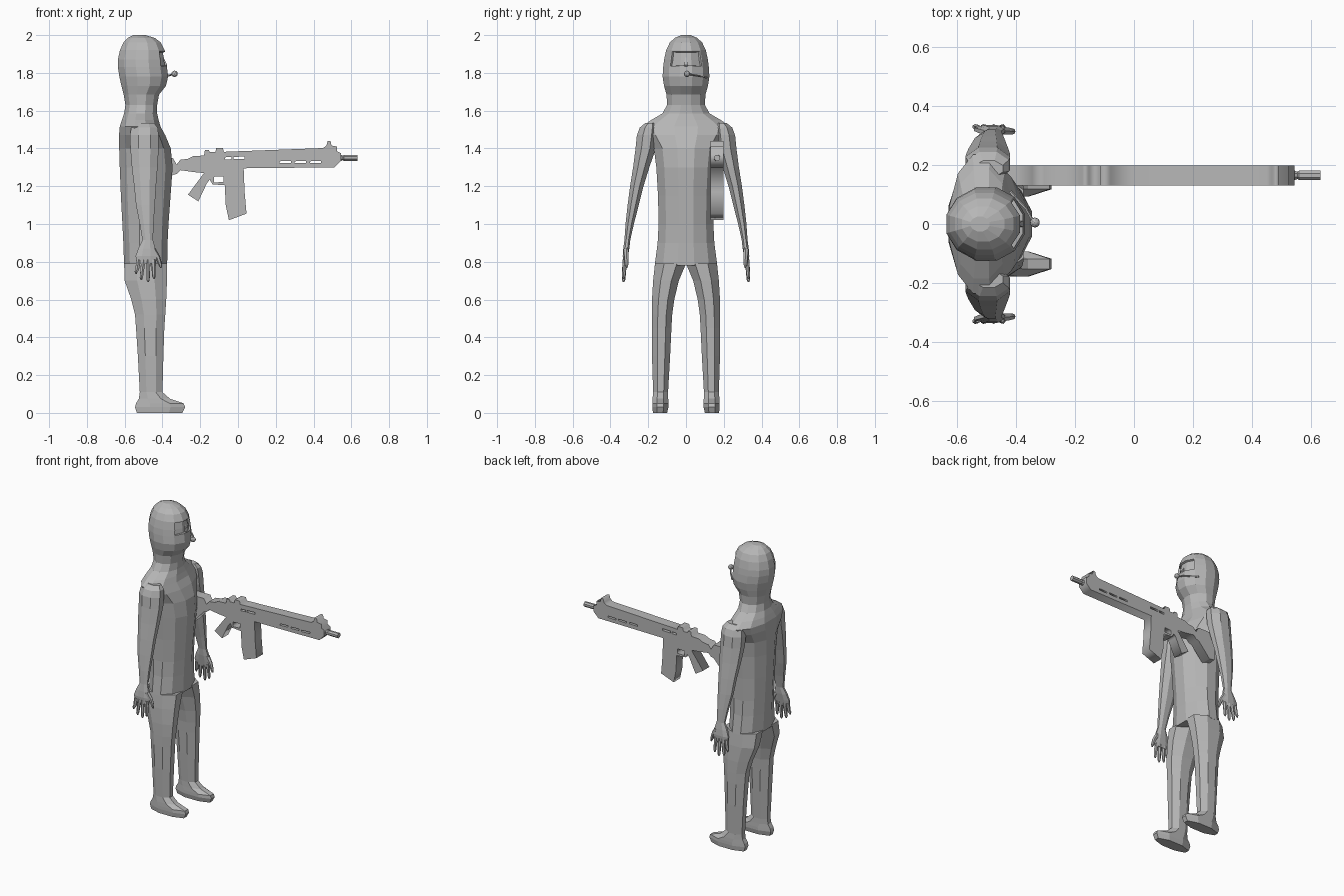
import bpy, bmesh, math
from mathutils import Vector

grey = bpy.data.materials.new("plain_grey")
grey.diffuse_color = (0.47, 0.47, 0.47, 1)


def add(name, bm, mirror=False):
    bmesh.ops.recalc_face_normals(bm, faces=bm.faces)
    me = bpy.data.meshes.new(name)
    bm.to_mesh(me)
    bm.free()
    me.materials.append(grey)
    ob = bpy.data.objects.new(name, me)
    bpy.context.collection.objects.link(ob)
    if mirror:
        m = ob.modifiers.new("mirror", 'MIRROR')
        m.use_axis = (False, True, False)
        m.use_mirror_merge = False
    return ob


def bridge(bm, rings):
    """Skin a list of equal-sized vertex rings and cap both ends."""
    n = len(rings[0])
    for a, b in zip(rings, rings[1:]):
        for i in range(n):
            j = (i + 1) % n
            bm.faces.new((a[i], a[j], b[j], b[i]))
    bm.faces.new(rings[0][::-1])
    bm.faces.new(rings[-1])


def loft(sections, n):
    """Sections are (z, x_back, x_front, y_min, y_max)."""
    bm = bmesh.new()
    k = 1 / math.cos(math.pi / n)
    rings = []
    for z, x0, x1, y0, y1 in sections:
        ring = []
        for i in range(n):
            a = 2 * math.pi * (i + 0.5) / n
            ring.append(bm.verts.new(((x0 + x1) / 2 + (x1 - x0) / 2 * k * math.cos(a),
                                      (y0 + y1) / 2 + (y1 - y0) / 2 * k * math.sin(a), z)))
        rings.append(ring)
    bridge(bm, rings)
    return bm


def tube(bm, path, n=6):
    """Path is a list of (x, y, z, radius)."""
    pts = [Vector(p[:3]) for p in path]
    rings = []
    for i, p in enumerate(path):
        d = pts[min(i + 1, len(pts) - 1)] - pts[max(i - 1, 0)]
        q = d.to_track_quat('Z', 'Y')
        rings.append([bm.verts.new(pts[i] + q @ Vector((math.cos(t), math.sin(t), 0)) * p[3])
                      for t in (2 * math.pi * (k + 0.5) / n for k in range(n))])
    bridge(bm, rings)


# Torso, neck and head in one skin: z, back, front, half width
trunk = [(0.78, -0.603, -0.375, 0.166), (0.90, -0.607, -0.373, 0.15),
         (1.00, -0.612, -0.368, 0.145), (1.15, -0.62, -0.357, 0.148),
         (1.30, -0.626, -0.346, 0.157), (1.40, -0.629, -0.356, 0.17),
         (1.47, -0.63, -0.385, 0.22), (1.515, -0.626, -0.41, 0.235),
         (1.55, -0.615, -0.42, 0.185), (1.585, -0.603, -0.428, 0.125),
         (1.63, -0.596, -0.428, 0.10), (1.685, -0.605, -0.418, 0.103),
         (1.73, -0.617, -0.382, 0.116), (1.78, -0.628, -0.37, 0.124),
         (1.83, -0.636, -0.376, 0.121), (1.87, -0.636, -0.38, 0.116),
         (1.92, -0.625, -0.388, 0.105), (1.96, -0.607, -0.408, 0.086),
         (1.985, -0.583, -0.44, 0.06), (2.0, -0.555, -0.49, 0.025)]
bm = loft([(z, b, f, -w, w) for z, b, f, w in trunk], 12)
# Recessed eye opening in the hood
bm.normal_update()
face = [f for f in bm.faces if f.normal.x > 0.6 and 1.83 < f.calc_center_median().z < 1.92]
bmesh.ops.inset_region(bm, faces=face, thickness=0.008, depth=0.0)
bmesh.ops.inset_region(bm, faces=face, thickness=0.003, depth=-0.012)
add("body_and_head", bm)

# Nose inside the eye opening
bm = bmesh.new()
tube(bm, [(-0.40, 0, 1.885, 0.006), (-0.385, 0, 1.84, 0.014), (-0.385, 0, 1.825, 0.01)], 4)
add("nose", bm)

# Legs with shoes
add("legs", loft([
    (0.0, -0.535, -0.295, 0.10, 0.175), (0.03, -0.545, -0.28, 0.093, 0.178),
    (0.05, -0.54, -0.287, 0.093, 0.178), (0.075, -0.525, -0.36, 0.094, 0.177),
    (0.11, -0.52, -0.40, 0.095, 0.174), (0.30, -0.53, -0.395, 0.084, 0.18),
    (0.45, -0.54, -0.39, 0.077, 0.181), (0.52, -0.545, -0.385, 0.073, 0.181),
    (0.60, -0.565, -0.38, 0.062, 0.18), (0.70, -0.60, -0.376, 0.038, 0.174),
    (0.79, -0.603, -0.375, 0.0, 0.164)], 8), True)

# Arms running into flat palms
add("arms", loft([
    (0.79, -0.535, -0.435, 0.314, 0.332), (0.83, -0.542, -0.43, 0.307, 0.335),
    (0.87, -0.528, -0.438, 0.30, 0.332), (0.915, -0.506, -0.45, 0.295, 0.326),
    (1.00, -0.52, -0.447, 0.276, 0.32), (1.10, -0.54, -0.44, 0.25, 0.309),
    (1.20, -0.55, -0.434, 0.225, 0.296), (1.30, -0.562, -0.426, 0.194, 0.28),
    (1.40, -0.57, -0.42, 0.16, 0.267), (1.47, -0.572, -0.42, 0.15, 0.26),
    (1.51, -0.565, -0.425, 0.15, 0.245), (1.535, -0.54, -0.445, 0.16, 0.215)], 8), True)

# Four fingers and a thumb
bm = bmesh.new()
for x0, x1, tip in ((-0.527, -0.540, 0.735), (-0.501, -0.512, 0.703),
                    (-0.475, -0.476, 0.692), (-0.448, -0.445, 0.71)):
    tube(bm, [(x0, 0.323, 0.81, 0.013), ((x0 + x1) / 2, 0.327, 0.76, 0.011),
              (x1, 0.33, tip + 0.012, 0.009), (x1, 0.331, tip, 0.004)])
tube(bm, [(-0.45, 0.318, 0.865, 0.015), (-0.425, 0.315, 0.825, 0.013),
          (-0.411, 0.314, 0.785, 0.010), (-0.407, 0.314, 0.768, 0.005)])
add("fingers", bm, True)

# Microphone and its boom
bm = bmesh.new()
tube(bm, [(-0.34, 0.005, 1.795, 0.005), (-0.365, 0.05, 1.787, 0.005),
          (-0.42, 0.11, 1.775, 0.006)], 5)
add("microphone_boom", bm)
bm = bmesh.new()
bmesh.ops.create_icosphere(bm, subdivisions=2, radius=0.017)
bmesh.ops.translate(bm, verts=bm.verts, vec=(-0.336, 0.005, 1.795))
add("microphone", bm)

# Rifle: flat cut-out profile (x, z) with holes, thickened along y
outline = [(-0.47, 1.17), (-0.43, 1.165), (-0.345, 1.26), (-0.325, 1.265), (-0.305, 1.285),
           (-0.235, 1.275), (-0.18, 1.27), (-0.265, 1.155), (-0.21, 1.12), (-0.165, 1.215),
           (-0.15, 1.235), (-0.135, 1.21), (-0.07, 1.205), (-0.065, 1.10), (-0.048, 1.02),
           (0.045, 1.055), (0.035, 1.17), (0.03, 1.295), (0.51, 1.30), (0.545, 1.335),
           (0.545, 1.375), (0.525, 1.385), (0.525, 1.41), (0.495, 1.415), (0.49, 1.44),
           (0.475, 1.44), (0.468, 1.415), (0.45, 1.402), (0.0, 1.385), (-0.075, 1.382),
           (-0.08, 1.403), (-0.115, 1.403), (-0.12, 1.38), (-0.15, 1.38), (-0.155, 1.392),
           (-0.175, 1.392), (-0.18, 1.362), (-0.235, 1.36), (-0.265, 1.345), (-0.305, 1.34),
           (-0.325, 1.315), (-0.345, 1.35), (-0.47, 1.35)]


def box(x0, x1, z0, z1):
    return [(x0, z0), (x1, z0 + 0.002), (x1, z1 + 0.002), (x0, z1)]


holes = [box(-0.128, -0.078, 1.22, 1.25), box(-0.07, -0.035, 1.341, 1.353),
         box(-0.025, 0.035, 1.343, 1.355)]
holes += [box(x, x + 0.06, 1.322, 1.332) for x in (0.22, 0.30, 0.38)]
cu = bpy.data.curves.new("rifle_profile", 'CURVE')
cu.dimensions = '2D'
cu.fill_mode = 'BOTH'
cu.extrude = 0.034
for loop in [outline] + holes:
    s = cu.splines.new('POLY')
    s.points.add(len(loop) - 1)
    for p, (x, z) in zip(s.points, loop):
        p.co = (x, z, 0, 1)
    s.use_cyclic_u = True
helper = bpy.data.objects.new("rifle_profile", cu)
bpy.context.collection.objects.link(helper)
dg = bpy.context.evaluated_depsgraph_get()
me = bpy.data.meshes.new_from_object(helper.evaluated_get(dg))
bm = bmesh.new()
bm.from_mesh(me)
bpy.data.objects.remove(helper)
bmesh.ops.remove_doubles(bm, verts=bm.verts, dist=0.0001)
for v in bm.verts:
    x, z, y = v.co
    v.co = (x, 0.165 + y, z)
add("rifle", bm)

# Muzzle
bm = bmesh.new()
tube(bm, [(0.535, 0.165, 1.35, 0.022), (0.555, 0.165, 1.35, 0.013),
          (0.56, 0.165, 1.35, 0.017), (0.632, 0.165, 1.35, 0.017)], 8)
add("muzzle", bm)
